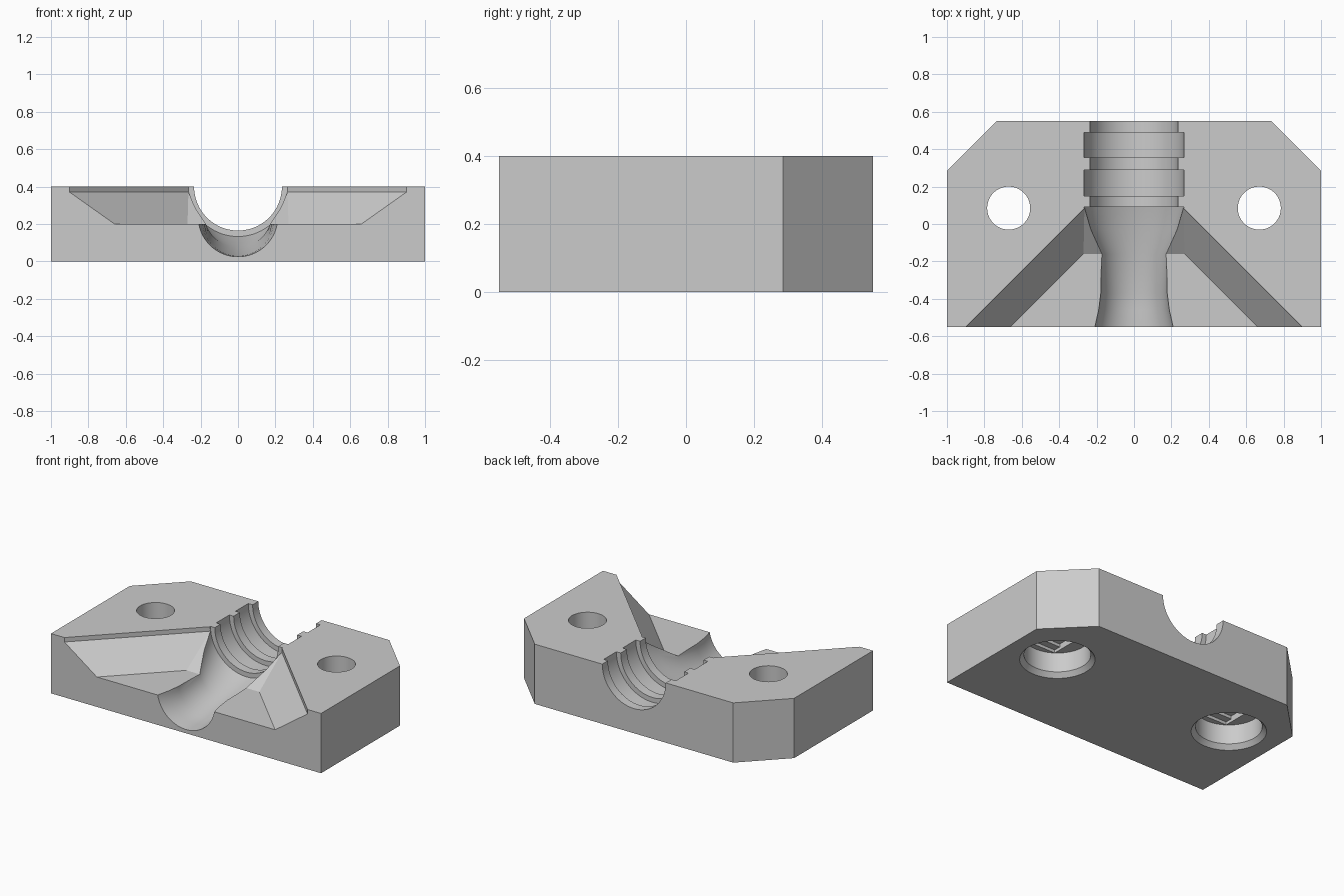
import bpy, bmesh, math
from mathutils import Matrix

if "Cube" in bpy.data.objects:
    bpy.data.objects.remove(bpy.data.objects["Cube"], do_unlink=True)

grey = bpy.data.materials.new("light_grey")
grey.use_nodes = True
grey.diffuse_color = (0.6, 0.6, 0.6, 1)
grey.node_tree.nodes["Principled BSDF"].inputs["Base Color"].default_value = grey.diffuse_color


def loft(name, rings, matrix=Matrix()):
    """Closed solid through rings of equal point count."""
    bm = bmesh.new()
    loops = [[bm.verts.new(p) for p in ring] for ring in rings]
    n = len(loops[0])
    for a, b in zip(loops, loops[1:]):
        for i in range(n):
            j = (i + 1) % n
            bm.faces.new((a[i], a[j], b[j], b[i]))
    bm.faces.new(loops[0])
    bm.faces.new(loops[-1])
    bm.transform(matrix)
    bmesh.ops.recalc_face_normals(bm, faces=bm.faces[:])
    mesh = bpy.data.meshes.new(name)
    bm.to_mesh(mesh)
    bm.free()
    obj = bpy.data.objects.new(name, mesh)
    obj.data.materials.append(grey)
    bpy.context.collection.objects.link(obj)
    return obj


def lathe(name, profile, matrix, n=64):
    """Solid of (radius, height) steps around local z."""
    angles = [2 * math.pi * i / n for i in range(n)]
    return loft(name, [[(r * math.cos(a), r * math.sin(a), h) for a in angles]
                       for r, h in profile], matrix)


def box(name, x, y, hx, hy, z0, z1):
    corners = [(x - hx, y - hy), (x + hx, y - hy), (x + hx, y + hy), (x - hx, y + hy)]
    return loft(name, [[(px, py, z) for px, py in corners] for z in (z0, z1)])


def mirrored(half):
    return half + [(-x, y) for x, y in reversed(half)]


# Block with chamfered rear corners
outline = mirrored([(1, -0.55), (1, 0.285), (0.735, 0.55)])
block = loft("clamp_block", [[(x, y, z) for x, y in outline] for z in (0, 0.4)])
cutters = []

# Sloped funnel recess at the front, with a short vertical lip
floor = mirrored([(0.81, -0.7), (0.27, -0.16)])
rim = mirrored([(1.05, -0.7), (0.265, 0.085)])
cutters.append(loft("front_recess", [[(x, y, z) for x, y in ring]
                    for ring, z in ((floor, 0.2), (rim, 0.37), (rim, 0.5))]))


# Throat: round-bottomed channel that descends, narrows and flares
def throat_ring(y, r, centre):
    arc = [math.pi * (1 + i / 32) for i in range(33)]
    pts = [(r * math.cos(a), y, centre + r * math.sin(a)) for a in arc]
    return [(-r, y, 0.6)] + pts + [(r, y, 0.6)]


cutters.append(loft("throat", [throat_ring(*s) for s in (
    (0.09, 0.267, 0.4), (-0.03, 0.235, 0.335), (-0.16, 0.18, 0.255),
    (-0.37, 0.178, 0.21), (-0.46, 0.19, 0.219), (-0.55, 0.213, 0.238),
    (-0.6, 0.225, 0.25))]))

# Stepped bore with two wide grooves, running along y
bore, groove = 0.235, 0.267
steps = [(bore, 0.05)]
for start, end in ((0.15, 0.29), (0.355, 0.49)):
    steps += [(bore, start), (groove, start), (groove, end), (bore, end)]
steps.append((bore, 0.65))
along_y = Matrix.Translation((0, 0, 0.4)) @ Matrix.Rotation(-math.pi / 2, 4, "X")
cutters.append(lathe("stepped_bore", steps, along_y))

# Bolt holes with chamfered counterbores and bridging steps underneath
for side, x in (("left", 0.67), ("right", -0.67)):
    y, r = 0.085, 0.115
    cutters.append(lathe(side + "_bolt_hole", [
        (0.226, -0.05), (0.226, 0), (0.2, 0.03), (0.2, 0.16), (r, 0.16), (r, 0.5)],
        Matrix.Translation((x, y, 0))))
    cutters.append(box(side + "_bridge_slot", x, y, r, 0.162, 0.14, 0.18))
    cutters.append(box(side + "_bridge_square", x, y, r, r, 0.14, 0.2))

# Carve the block, then drop the cutters
bpy.context.view_layer.objects.active = block
for cutter in cutters:
    cutter.hide_render = True
    mod = block.modifiers.new(cutter.name, "BOOLEAN")
    mod.operation = "DIFFERENCE"
    mod.solver = "EXACT"
    mod.object = cutter
    bpy.ops.object.modifier_apply(modifier=mod.name)
for cutter in cutters:
    bpy.data.objects.remove(cutter, do_unlink=True)

bpy.ops.object.select_all(action="DESELECT")
block.select_set(True)
bpy.ops.object.shade_smooth_by_angle(angle=math.radians(25))
